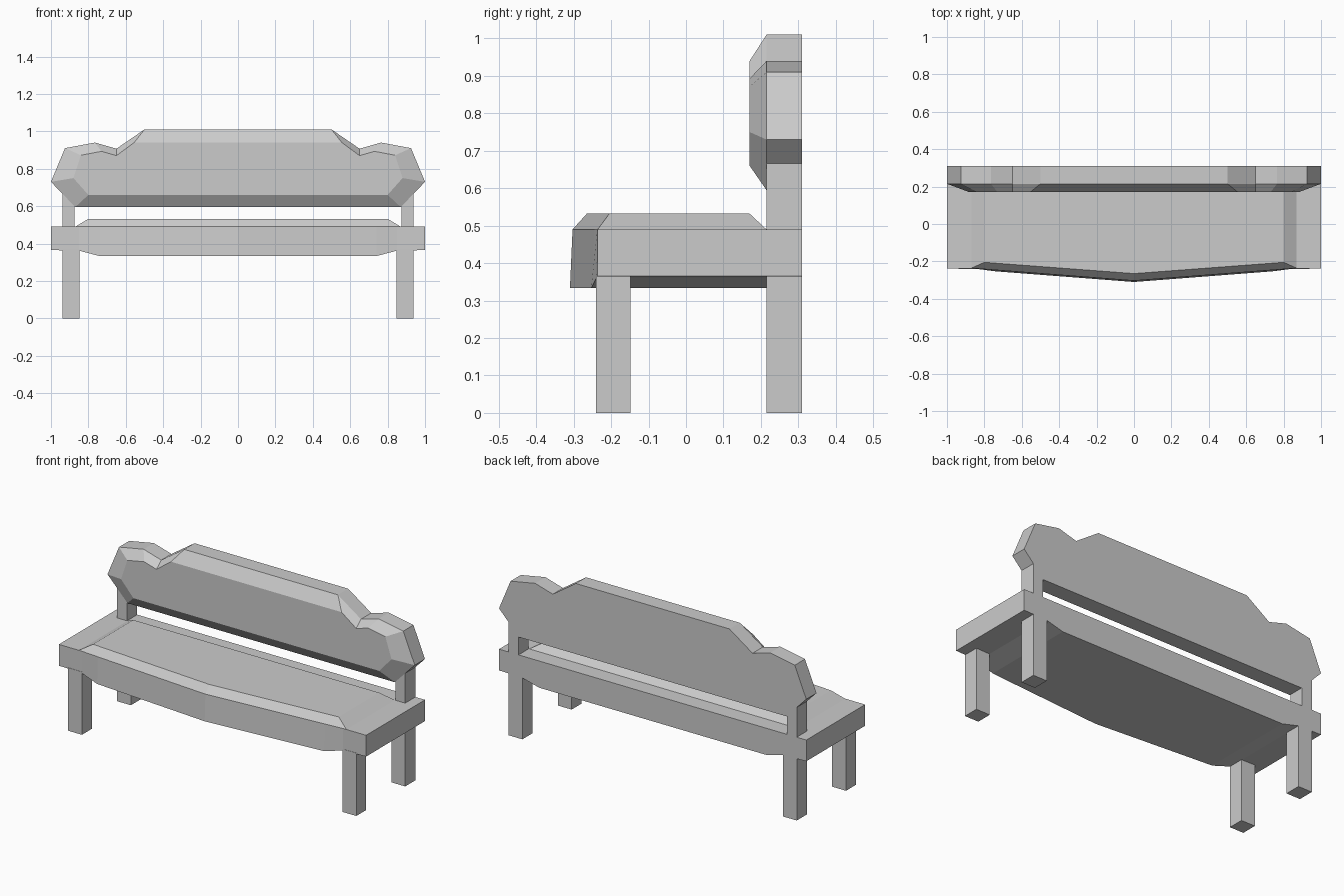
import bpy
import bmesh

cube = bpy.data.objects.get("Cube")
if cube:
    bpy.data.objects.remove(cube, do_unlink=True)

GREY = (0.6, 0.6, 0.6, 1)
grey = bpy.data.materials.new("light_grey")
grey.use_nodes = True
grey.diffuse_color = GREY
grey.node_tree.nodes["Principled BSDF"].inputs["Base Color"].default_value = GREY


def loft(name, rings):
    """Join rings of equal length with quads and cap both ends."""
    bm = bmesh.new()
    loops = [[bm.verts.new(p) for p in ring] for ring in rings]
    for a, b in zip(loops, loops[1:]):
        for i in range(len(a)):
            j = (i + 1) % len(a)
            bm.faces.new((a[i], a[j], b[j], b[i]))
    bm.faces.new(loops[0])
    bm.faces.new(loops[-1])
    bmesh.ops.recalc_face_normals(bm, faces=bm.faces)
    mesh = bpy.data.meshes.new(name)
    bm.to_mesh(mesh)
    bm.free()
    mesh.materials.append(grey)
    obj = bpy.data.objects.new(name, mesh)
    bpy.context.collection.objects.link(obj)
    return obj


def box(name, x0, x1, y0, y1, z0, z1):
    corners = ((x0, y0), (x1, y0), (x1, y1), (x0, y1))
    return loft(name, [[(x, y, z) for x, y in corners] for z in (z0, z1)])


def mirrored(half):
    """Close a right-to-left outline by adding its mirror image in x."""
    return half + [(-p[0], *p[1:]) for p in reversed(half) if p[0] != 0]


# Seat slab: cross-sections along x, with a bowed front and a deeper middle
BACK, SEAT_TOP = 0.31, 0.49
stations = mirrored([(-1, 0.365, -0.237, -0.237), (-0.85, 0.362, -0.239, -0.237),
                     (-0.74, 0.333, -0.253, -0.246), (0, 0.333, -0.31, -0.303)])
loft("seat", [[(x, low_y, z), (x, top_y, SEAT_TOP), (x, BACK, SEAT_TOP), (x, BACK, z)]
              for x, z, low_y, top_y in stations])

# Raised seat panel with sloping edges
cushion_base = mirrored([(0.87, 0.215), (0.87, -0.236), (0, -0.303)])
cushion_top = mirrored([(0.8, 0.17), (0.8, -0.205), (0, -0.265)])
loft("seat_panel", [[(x, y, SEAT_TOP) for x, y in cushion_base],
                    [(x, y, 0.532) for x, y in cushion_top]])

# Backrest: scalloped outline with a chamfered front
outer = mirrored([(0.87, 0.595), (1, 0.73), (0.925, 0.91), (0.765, 0.94),
                  (0.65, 0.907), (0.5, 1.01)])
inner = mirrored([(0.8, 0.66), (0.88, 0.75), (0.84, 0.872), (0.73, 0.893),
                  (0.65, 0.87), (0.555, 0.94)])
loft("backrest", [[(x, y, z) for x, z in outline]
                  for y, outline in ((BACK, outer), (0.215, outer), (0.17, inner))])

# Legs and backrest posts on both sides
for side, s in (("left", 1), ("right", -1)):
    box(f"front_leg_{side}", s * 0.848, s * 0.938, -0.24, -0.148, 0, 0.37)
    box(f"back_leg_{side}", s * 0.848, s * 0.938, 0.215, BACK, 0, 0.37)
    box(f"back_post_{side}", s * 0.873, s * 0.938, 0.215, BACK, SEAT_TOP, 0.67)
